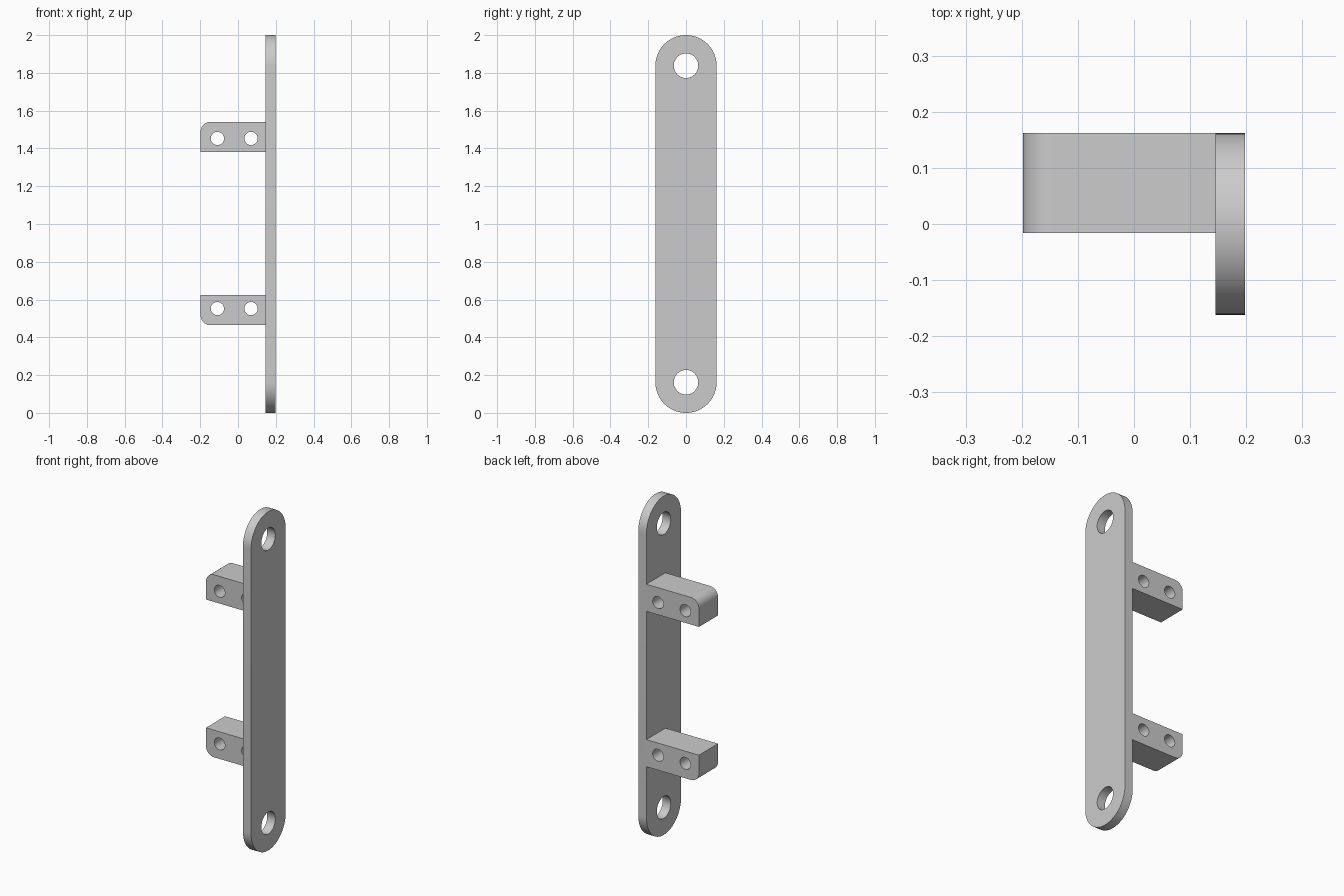
import bpy, bmesh
from math import cos, sin, pi, radians
from mathutils import Matrix, Vector

cube = bpy.data.objects.get("Cube")
if cube:
    bpy.data.objects.remove(cube, do_unlink=True)

# Single plain grey finish
grey = bpy.data.materials.new("plain_grey")
grey.use_nodes = True
colour = (0.6, 0.6, 0.6, 1)
grey.diffuse_color = colour
grey.node_tree.nodes["Principled BSDF"].inputs["Base Color"].default_value = colour


def arc(cx, cz, r, start, end, steps):
    """Points along an arc, angles in degrees."""
    angles = [radians(start + (end - start) * i / steps) for i in range(steps + 1)]
    return [(cx + r * cos(a), cz + r * sin(a)) for a in angles]


def circle(cx, cz, r):
    return arc(cx, cz, r, 0, 360, 48)[:-1]


def extruded(name, loops, place, depth):
    """Fill an outline with holes, and extrude it along the vector depth."""
    bm = bmesh.new()
    edges = []
    for loop in loops:
        verts = [bm.verts.new(place(u, v)) for u, v in loop]
        edges += [bm.edges.new((a, b)) for a, b in zip(verts, verts[1:] + verts[:1])]
    bmesh.ops.triangle_fill(bm, use_beauty=True, use_dissolve=False, edges=edges)
    new = bmesh.ops.extrude_face_region(bm, geom=bm.faces[:], use_keep_orig=True)
    moved = [g for g in new["geom"] if isinstance(g, bmesh.types.BMVert)]
    bmesh.ops.translate(bm, verts=moved, vec=depth)
    bmesh.ops.recalc_face_normals(bm, faces=bm.faces[:])
    mesh = bpy.data.meshes.new(name)
    bm.to_mesh(mesh)
    bm.free()
    mesh.materials.append(grey)
    obj = bpy.data.objects.new(name, mesh)
    bpy.context.collection.objects.link(obj)
    bpy.ops.object.select_all(action='DESELECT')
    obj.select_set(True)
    bpy.context.view_layer.objects.active = obj
    bpy.ops.object.shade_smooth_by_angle(angle=radians(30))
    return obj


# Long plate with round ends and a hole at each end
R, INNER, OUTER = 0.162, 0.145, 0.198
outline = arc(0, 2 - R, R, 0, 180, 40) + arc(0, R, R, 180, 360, 40)
holes = [circle(0, z, 0.065) for z in (R, 2 - R)]
extruded("back_plate", [outline] + holes,
         lambda u, v: Vector((INNER, u, v)), Vector((OUTER - INNER, 0, 0)))


# Two mirrored arms, each with one rounded outer corner and two holes
def arm(name, centre, side):
    tip, half, r = -0.198, 0.08, 0.053
    profile = [(INNER, -half), (INNER, half)]
    profile += arc(tip + r, half - r, r, 90, 180, 12) + [(tip, -half)]
    bores = [circle(x, -0.008, 0.035) for x in (-0.109, 0.069)]
    extruded(name, [profile] + bores,
             lambda u, v: Vector((u, -0.016, centre + side * v)),
             Vector((0, R + 0.016, 0)))


arm("upper_arm", 1.461, 1)
arm("lower_arm", 0.544, -1)
